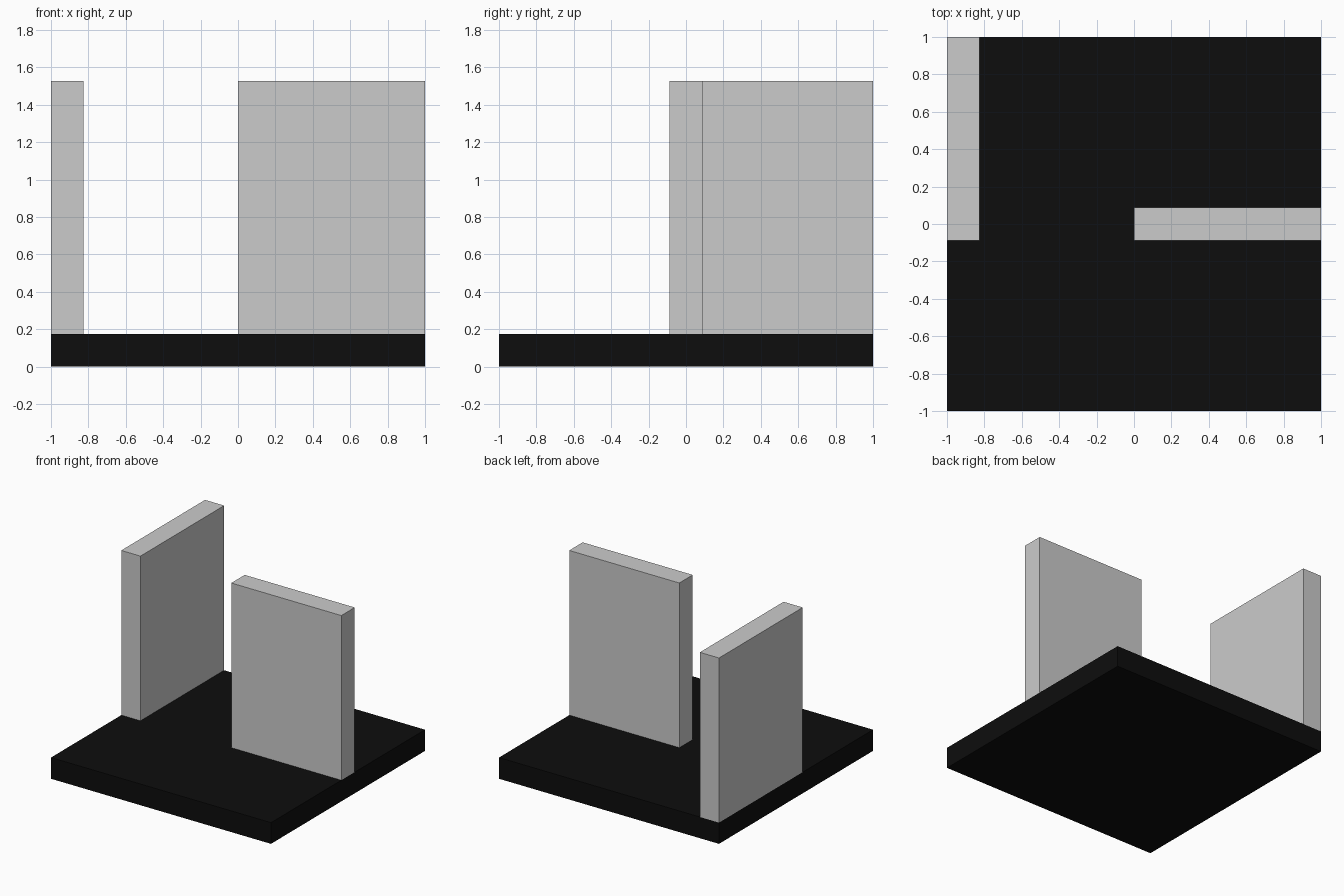
import bpy

if "Cube" in bpy.data.objects:
    bpy.data.objects.remove(bpy.data.objects["Cube"])

T = 0.174      # slab and wall thickness
TOP = 1.527    # wall top height


def box(name, lo, hi):
    """Axis-aligned box between two corners."""
    centre = [(a + b) / 2 for a, b in zip(lo, hi)]
    size = [b - a for a, b in zip(lo, hi)]
    bpy.ops.mesh.primitive_cube_add(size=1, location=centre)
    obj = bpy.context.object
    obj.name = name
    obj.scale = size
    bpy.ops.object.transform_apply(location=False, rotation=False, scale=True)
    return obj


# Black square floor slab
floor = box("floor_slab", (-1, -1, 0), (1, 1, T))
black = bpy.data.materials.new("black")
black.diffuse_color = (0.004, 0.004, 0.004, 1)
black.use_nodes = True
black.node_tree.nodes["Principled BSDF"].inputs["Base Color"].default_value = black.diffuse_color
floor.data.materials.append(black)

# Wall along the left edge, reaching the back
box("left_wall", (-1, -T / 2, T), (-1 + T, 1, TOP))

# Wall across the middle, reaching the right edge
box("right_wall", (0, -T / 2, T), (1, T / 2, TOP))
